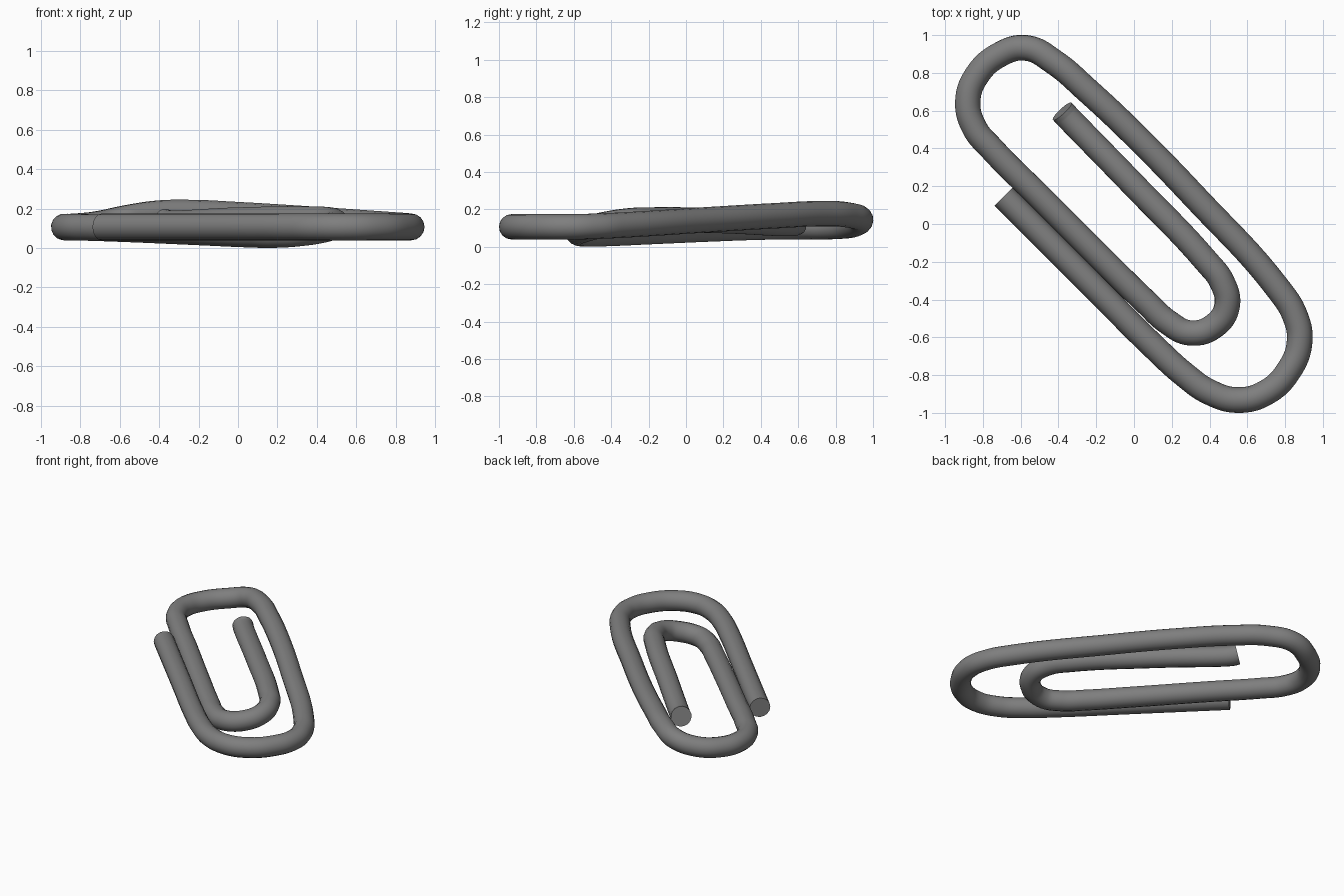
import bpy, math

WIRE_RADIUS = 0.068

# Wire centreline: outer free leg, bottom bend, long leg, top bend, inner legs
path = [
    (-0.69, 0.145, 0.107), (-0.20, -0.345, 0.107), (0.10, -0.645, 0.107),
    (0.27, -0.80, 0.107), (0.40, -0.89, 0.107), (0.55, -0.932, 0.107),
    (0.70, -0.892, 0.107), (0.82, -0.775, 0.107), (0.877, -0.62, 0.107),
    (0.85, -0.48, 0.110), (0.765, -0.345, 0.116),
    (0.33, 0.135, 0.146), (0.00, 0.475, 0.166), (-0.25, 0.71, 0.177),
    (-0.42, 0.855, 0.172), (-0.57, 0.932, 0.149), (-0.71, 0.897, 0.120),
    (-0.83, 0.79, 0.108), (-0.88, 0.65, 0.107), (-0.845, 0.51, 0.106),
    (-0.75, 0.395, 0.104),
    (-0.50, 0.145, 0.095), (-0.16, -0.195, 0.080), (0.07, -0.42, 0.070),
    (0.18, -0.52, 0.068), (0.30, -0.577, 0.075), (0.43, -0.535, 0.094),
    (0.493, -0.43, 0.120), (0.465, -0.305, 0.139),
    (0.385, -0.20, 0.144), (0.00, 0.205, 0.139), (-0.355, 0.57, 0.125),
    (-0.38, 0.597, 0.133),
]

curve = bpy.data.curves.new("bent_wire", 'CURVE')
curve.dimensions = '3D'
curve.bevel_depth = WIRE_RADIUS
curve.bevel_resolution = 6
curve.resolution_u = 8
curve.use_fill_caps = True
spline = curve.splines.new('BEZIER')
spline.bezier_points.add(len(path) - 1)
for point, co in zip(spline.bezier_points, path):
    point.co = co
    point.handle_left_type = point.handle_right_type = 'AUTO'

# Dark steel colour
steel = bpy.data.materials.new("dark_steel")
steel.diffuse_color = (0.21, 0.21, 0.21, 1)
curve.materials.append(steel)

wire = bpy.data.objects.new("bent_wire", curve)
bpy.context.collection.objects.link(wire)
bpy.context.view_layer.objects.active = wire
wire.select_set(True)

# Round wire shaded smooth, with crisp cut ends
bpy.ops.object.convert(target='MESH')
bpy.ops.object.shade_smooth_by_angle(angle=math.radians(40))
